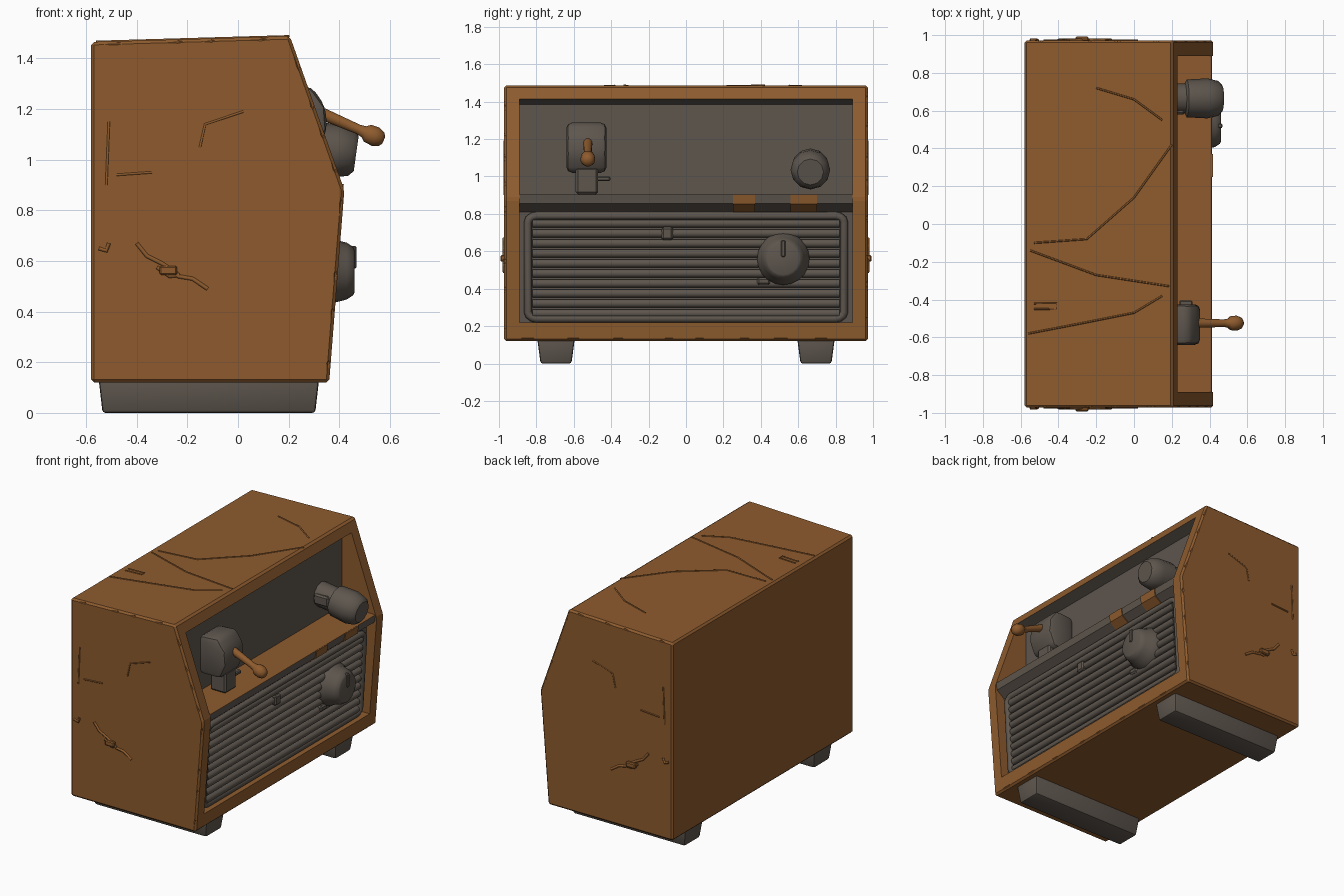
import bpy, bmesh, math, random
from mathutils import Vector, Matrix

if "Cube" in bpy.data.objects:
    bpy.data.objects.remove(bpy.data.objects["Cube"])

random.seed(4)


def material(name, col):
    m = bpy.data.materials.new(name)
    m.diffuse_color = (*col, 1)
    m.use_nodes = True
    m.node_tree.nodes["Principled BSDF"].inputs["Base Color"].default_value = m.diffuse_color
    return m


WOOD = material("worn_wood", (0.27, 0.105, 0.027))
GREY = material("dark_grey_metal", (0.112, 0.093, 0.076))


def finish(bm, name, mats, smooth=False):
    bmesh.ops.recalc_face_normals(bm, faces=bm.faces)
    me = bpy.data.meshes.new(name)
    bm.to_mesh(me)
    bm.free()
    for m in mats:
        me.materials.append(m)
    ob = bpy.data.objects.new(name, me)
    bpy.context.collection.objects.link(ob)
    if smooth:
        bpy.ops.object.select_all(action='DESELECT')
        ob.select_set(True)
        bpy.context.view_layer.objects.active = ob
        bpy.ops.object.shade_smooth_by_angle(angle=math.radians(40))
    return ob


def prism(name, pts, y0, y1, mats, grey_edges=(), bevel=0.0, segs=1, smooth=False):
    """Extrude an x-z profile along y; listed profile edges get the second material."""
    bm = bmesh.new()
    a = [bm.verts.new((x, y0, z)) for x, z in pts]
    b = [bm.verts.new((x, y1, z)) for x, z in pts]
    bm.faces.new(a)
    bm.faces.new(b[::-1])
    n = len(pts)
    for i in range(n):
        j = (i + 1) % n
        f = bm.faces.new((a[i], b[i], b[j], a[j]))
        f.material_index = 1 if i in grey_edges else 0
    if bevel:
        bmesh.ops.recalc_face_normals(bm, faces=bm.faces)
        bmesh.ops.bevel(bm, geom=bm.edges[:], offset=bevel, segments=segs, affect='EDGES', profile=0.5)
    return finish(bm, name, mats, smooth)


def box(name, x, y, z, mat, bevel=0.01):
    return prism(name, [(x[0], z[0]), (x[1], z[0]), (x[1], z[1]), (x[0], z[1])],
                 y[0], y[1], [mat], bevel=bevel)


def lathe(name, origin, axis, prof, mat, n=20):
    """Revolve (distance, radius) pairs around an axis."""
    rot = Vector(axis).to_track_quat('Z', 'Y').to_matrix()
    bm = bmesh.new()
    rings = [[bm.verts.new(Vector(origin) + rot @ Vector((r * math.cos(t), r * math.sin(t), d)))
              for t in (2 * math.pi * k / n for k in range(n))] for d, r in prof]
    for p, q in zip(rings, rings[1:]):
        for k in range(n):
            bm.faces.new((p[k], p[(k + 1) % n], q[(k + 1) % n], q[k]))
    bm.faces.new(rings[0])
    bm.faces.new(rings[-1])
    return finish(bm, name, [mat], True)


def line(name, paths, depth, mat, closed=False):
    """Thin raised strips along polylines."""
    cu = bpy.data.curves.new(name, 'CURVE')
    cu.dimensions = '3D'
    cu.bevel_depth, cu.bevel_resolution = depth, 1
    cu.use_fill_caps = True
    for path in paths:
        sp = cu.splines.new('POLY')
        sp.points.add(len(path) - 1)
        for p, c in zip(sp.points, path):
            p.co = (*c, 1)
        sp.use_cyclic_u = closed
    cu.materials.append(mat)
    ob = bpy.data.objects.new(name, cu)
    bpy.context.collection.objects.link(ob)


def cut(ob, cutter):
    m = ob.modifiers.new("cut", 'BOOLEAN')
    m.operation, m.solver, m.object = 'DIFFERENCE', 'EXACT', cutter
    bpy.ops.object.select_all(action='DESELECT')
    ob.select_set(True)
    bpy.context.view_layer.objects.active = ob
    bpy.ops.object.modifier_apply(modifier=m.name)
    bpy.data.objects.remove(cutter)


# wooden cabinet with the stepped front recess
outer = [(-.58, .12), (.36, .12), (.42, .88), (.205, 1.488), (-.58, 1.465)]
cabinet = prism("cabinet", outer, -.972, .972, [WOOD, GREY], bevel=.012)
recess = [(.7, .22), (.31, .22), (.345, .81), (.405, .855), (.412, .905),
          (.16, .905), (.16, 1.385), (.23, 1.415), (.7, 1.415)]
cut(cabinet, prism("recess_cutter", recess, -.89, .89, [WOOD, GREY], grey_edges=(1, 2, 3, 5, 6)))

# chipped edges along the front frame and the top
bm = bmesh.new()
runs = [(outer[1], outer[2]), (outer[2], outer[3]), (outer[3], outer[4])]
for side in (-1, 1):
    for (p, q) in runs:
        for t in (.12, .37, .6, .86):
            t += random.uniform(-.06, .06)
            d = Vector((q[0] - p[0], 0, q[1] - p[1]))
            pos = Vector((p[0], side * .985, p[1])) + d * t
            M = (Matrix.Translation(pos) @ d.to_track_quat('X', 'Z').to_matrix().to_4x4()
                 @ Matrix.Diagonal((random.uniform(.04, .08), .024, .024, 1)))
            bmesh.ops.create_icosphere(bm, subdivisions=1, radius=1, matrix=M)
for x, z in ((.375, .125), (.215, 1.497)):
    for k in range(8):
        M = (Matrix.Translation((x, -.8 + .22 * k + random.uniform(-.05, .05), z))
             @ Matrix.Diagonal((.022, random.uniform(.03, .08), .022, 1)))
        bmesh.ops.create_icosphere(bm, subdivisions=1, radius=1, matrix=M)
cut(cabinet, finish(bm, "chip_cutter", [WOOD, GREY]))

# splintered gouges and grain on both sides, creases on the top
side_marks = [[(-.40, .67), (-.36, .62), (-.30, .59), (-.24, .55)],
              [(-.32, .575), (-.27, .54), (-.23, .545)],
              [(-.24, .54), (-.18, .53), (-.12, .49)],
              [(-.55, .65), (-.52, .64), (-.51, .67)]]
line("side_gouges", [[(x, s * .972, z) for x, z in m] for s in (-1, 1) for m in side_marks], .009, WOOD)
for s in (-1, 1):
    box("side_splinter", (-.31, -.24), (s * .98 - .012, s * .98 + .012), (.545, .58), WOOD, .006)
grain = [[(-.52, .9), (-.51, 1.15)], [(-.15, 1.05), (-.13, 1.14), (.02, 1.19)], [(-.48, .94), (-.34, .95)]]
line("side_grain", [[(x, s * .971, z) for x, z in m] for s in (-1, 1) for m in grain], .005, WOOD)
creases = [[(-.53, -.10), (-.25, -.08), (0, .14), (.2, .42)], [(-.55, -.14), (-.2, -.27), (.19, -.33)],
           [(-.56, -.58), (-.3, -.53), (0, -.47), (.15, -.38)], [(-.2, .72), (0, .66), (.15, .55)],
           [(-.53, -.42), (-.41, -.42), (-.41, -.45), (-.53, -.45)]]
line("top_creases", [[(x, y, 1.465 + (x + .58) * .029) for x, y in c] for c in creases], .005, WOOD)


# sloped speaker grille: backing, rounded rim and slats
def gx(z):
    return .312 + (z - .22) * .06


rim = []
for cy, cz, a0 in ((.80, .755, 0), (-.80, .755, 90), (-.80, .275, 180), (.80, .275, 270)):
    for k in range(4):
        a = math.radians(a0 + 30 * k)
        y, z = cy + .045 * math.cos(a), cz + .035 * math.sin(a)
        rim.append((gx(z) + .01, y, z))
line("grille_rim", [rim], .022, GREY, closed=True)
for i in range(10):
    z = .268 + .0535 * i
    lathe("grille_slat", (gx(z) + .004, -.82, z), (0, 1, 0), [(0, .023), (1.64, .023)], GREY, 10)
box("grille_badge_plate", (.33, .375), (-.13, -.07), (.66, .73), GREY)
box("grille_tab", (.31, .36), (.38, .45), (.42, .46), GREY)

# bare wood patches on the grey lip
for y0, y1 in ((.25, .37), (.56, .70)):
    prism("lip_patch", [(.352, .808), (.411, .852), (.418, .904), (.41, .904), (.40, .855), (.345, .812)],
          y0, y1, [WOOD])

# large lower dial with pointer
lathe("dial", (.32, .52, .56), (1, 0, 0),
      [(0, .14), (.04, .14), (.06, .125), (.11, .112), (.135, .095), (.14, .085)], GREY)
box("dial_pointer", (.44, .468), (.508, .532), (.57, .66), GREY, .005)

# upper knob on a narrower stem
lathe("upper_knob", (.14, .665, 1.07), (1, 0, -.14),
      [(0, .08), (.13, .08), (.14, .10), (.25, .106), (.31, .092), (.33, .07)], GREY, 12)
box("knob_stem_rib", (.16, .27), (.58, .62), (1.03, 1.10), GREY)

# switch housing with pedestal and lever
prism("switch_housing", [(.15, 1.02), (.31, 1.02), (.352, 1.12), (.345, 1.21), (.29, 1.29), (.15, 1.28)],
      -.64, -.425, [GREY], bevel=.03, segs=2, smooth=True)
box("switch_pedestal", (.2, .32), (-.59, -.47), (.905, 1.05), GREY, .012)
box("switch_side_tab", (.24, .31), (-.48, -.405), (.975, 1.0), GREY, .006)
lathe("lever", (.30, -.525, 1.195), (.245, 0, -.105),
      [(0, .026), (.19, .02), (.215, .024), (.23, .037), (.265, .04), (.29, .03), (.30, .015)], WOOD, 14)

# tapered runner feet
for s in (-1, 1):
    bm = bmesh.new()
    bmesh.ops.create_cube(bm, size=1)
    for v in bm.verts:
        low = v.co.z < 0
        v.co = (-.115 + v.co.x * (.84 if low else .87), s * .695 + v.co.y * (.165 if low else .2),
                0 if low else .13)
    bmesh.ops.bevel(bm, geom=bm.edges[:], offset=.012, segments=2, affect='EDGES', profile=0.5)
    finish(bm, "runner_foot", [GREY], True)
